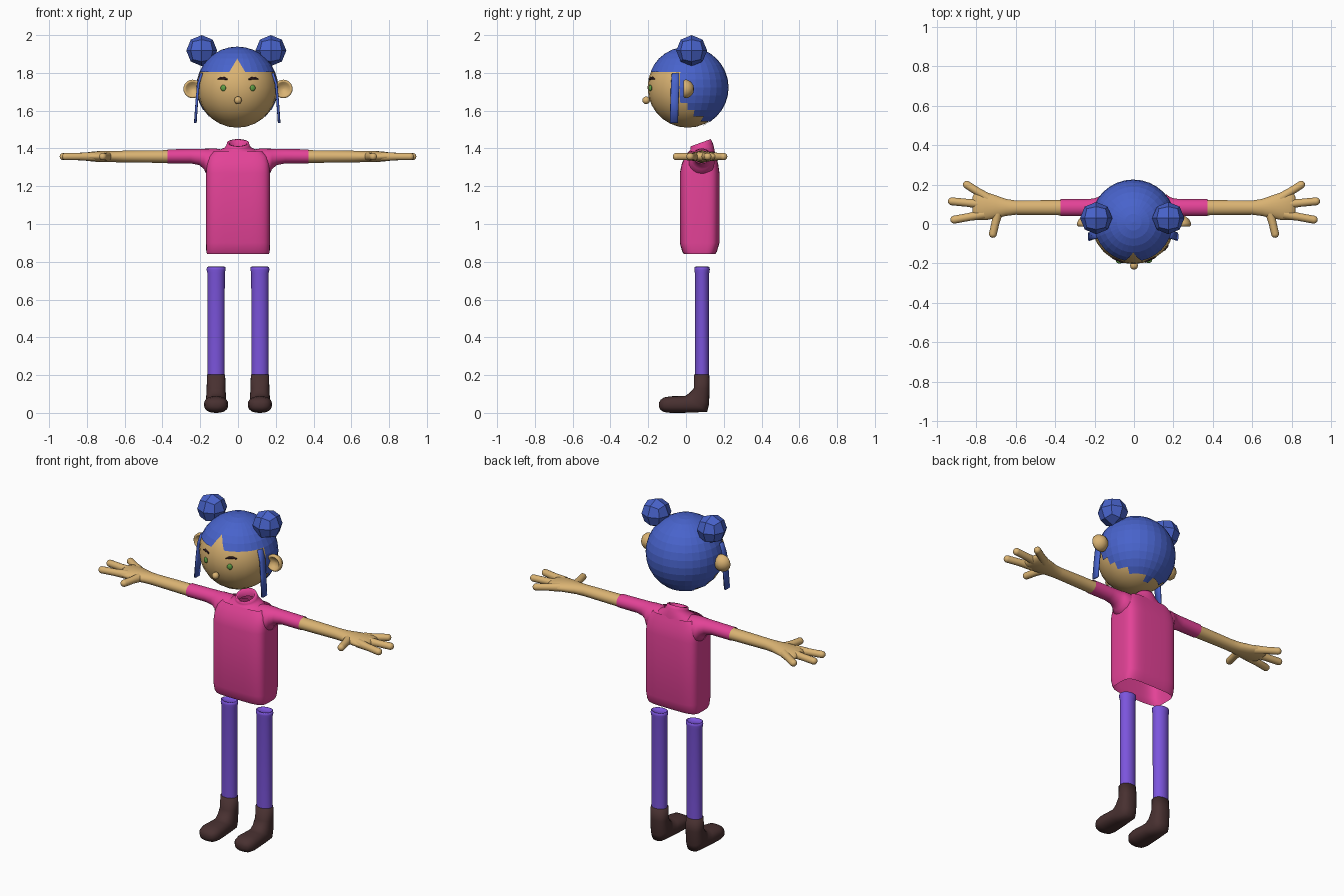
import bpy, bmesh, math
from mathutils import Vector, Matrix

default = bpy.data.objects.get("Cube")
if default:
    bpy.data.objects.remove(default, do_unlink=True)


def material(name, rgb):
    m = bpy.data.materials.new(name)
    m.use_nodes = True
    m.diffuse_color = (*rgb, 1)
    m.node_tree.nodes["Principled BSDF"].inputs["Base Color"].default_value = (*rgb, 1)
    return m


SKIN = material("skin", (0.70, 0.45, 0.17))
HAIR = material("blue hair", (0.065, 0.125, 0.60))
SHIRT = material("pink shirt", (0.77, 0.055, 0.31))
TIGHTS = material("purple leggings", (0.20, 0.09, 0.72))
BOOTS = material("dark brown boots", (0.065, 0.03, 0.03))
EYES = material("green eyes", (0.12, 0.35, 0.06))
BROWS = material("dark brows", (0.03, 0.012, 0.015))

HEAD = Vector((-0.004, 0.009, 1.7225))
HEAD_R = 0.2125


def finish(name, bm, mat, smooth=True):
    bmesh.ops.recalc_face_normals(bm, faces=bm.faces)
    for f in bm.faces:
        f.smooth = smooth
    mesh = bpy.data.meshes.new(name)
    bm.to_mesh(mesh)
    bm.free()
    mesh.materials.append(mat)
    ob = bpy.data.objects.new(name, mesh)
    bpy.context.collection.objects.link(ob)
    return ob


def loft(name, mat, rings, n=24, power=2, start=False, end=False):
    """Skin a row of (centre, u axis, v axis) rings; optionally close the ends."""
    bm = bmesh.new()
    bend = lambda t: math.copysign(abs(t) ** (2 / power), t)
    rows = []
    for c, u, v in rings:
        c, u, v = Vector(c), Vector(u), Vector(v)
        angles = [math.tau * i / n for i in range(n)]
        rows.append([bm.verts.new(c + u * bend(math.cos(a)) + v * bend(math.sin(a))) for a in angles])
    for a, b in zip(rows, rows[1:]):
        for i in range(n):
            j = (i + 1) % n
            bm.faces.new((a[i], a[j], b[j], b[i]))
    if start:
        bm.faces.new(rows[0])
    if end:
        bm.faces.new(rows[-1])
    return finish(name, bm, mat)


def ball(name, mat, centre, size, turn=0):
    bm = bmesh.new()
    bmesh.ops.create_uvsphere(bm, u_segments=24, v_segments=14, radius=1)
    place = Matrix.Translation(centre) @ Matrix.Rotation(turn, 4, "Z") @ Matrix.Diagonal((*size, 1))
    bm.transform(place)
    return finish(name, bm, mat)


def finger(name, a, b, r0, r1):
    """Tapered rod with a rounded tip."""
    a, b = Vector(a), Vector(b)
    d = (b - a).normalized()
    side = d.cross(Vector((0, 0, 1)))
    up = Vector((0, 0, 1))
    rings = [(a, side * r0, up * r0), (a.lerp(b, 0.5), side * r1, up * r1)]
    for k in range(5):
        t = math.radians(20 * k)
        r = r1 * math.cos(t)
        rings.append((b + d * r1 * math.sin(t), side * r, up * r))
    loft(name, SKIN, rings, 14, end=True)


def face_y(x, z):
    return HEAD.y - math.sqrt(HEAD_R ** 2 - (x - HEAD.x) ** 2 - (z - HEAD.z) ** 2)


# Head and nose
ball("head", SKIN, HEAD, (HEAD_R,) * 3)
ball("nose", SKIN, (0, -0.211, 1.655), (0.02,) * 3)

# Hair cap: faceted sphere with the face opening and centre parting cut away
bm = bmesh.new()
bmesh.ops.create_uvsphere(bm, u_segments=32, v_segments=16, radius=0.2165)
bm.transform(Matrix.Translation(HEAD))
PEAK = HEAD + Vector((0, 0, 0.153))
SLOPE = 0.6
for s in (-1, 1):
    near = [f for f in bm.faces if f.calc_center_median().y < -0.08 and f.calc_center_median().z > HEAD.z]
    parts = set(near) | {e for f in near for e in f.edges} | {v for f in near for v in f.verts}
    bmesh.ops.bisect_plane(bm, geom=list(parts), dist=1e-5, plane_co=PEAK, plane_no=(s, 0, SLOPE))


def is_open(f):
    p = f.calc_center_median()
    if p.y < -0.08 and abs(p.x - PEAK.x) < SLOPE * (PEAK.z - p.z):
        return True
    return p.z < HEAD.z + 0.08 and (p.y < -0.03 or p.y + p.z < 1.64)


bmesh.ops.delete(bm, geom=[f for f in bm.faces if is_open(f)], context="FACES")
finish("hair_cap", bm, HAIR, False)

# Shirt body with a tilted open collar
body = [(0.84, 0.164, 0.083, 0.072), (0.855, 0.168, 0.092, 0.072), (0.90, 0.169, 0.105, 0.072),
        (1.27, 0.169, 0.105, 0.072), (1.32, 0.166, 0.096, 0.074), (1.36, 0.155, 0.08, 0.078),
        (1.385, 0.13, 0.068, 0.082)]
loft("shirt_body", SHIRT, [((0, cy, z), (hx, 0, 0), (0, hy, 0)) for z, hx, hy, cy in body], 48, 4.5)
collar = [(1.365, 0.14, 0.075, 0.08, 0.0), (1.388, 0.11, 0.068, 0.083, 0.05), (1.402, 0.072, 0.062, 0.084, 0.2),
          (1.415, 0.062, 0.058, 0.082, 0.3), (1.43, 0.058, 0.054, 0.077, 0.36), (1.428, 0.046, 0.044, 0.077, 0.36),
          (1.39, 0.046, 0.044, 0.08, 0.3)]
loft("shirt_collar", SHIRT, [((0, cy, z), (hx, 0, 0), (0, hy, hy * t)) for z, hx, hy, cy, t in collar], 32)

for s, side in ((1, "left"), (-1, "right")):
    # Bun: a cube rounded into a 24-sided ball
    bm = bmesh.new()
    bmesh.ops.create_cube(bm, size=2)
    bmesh.ops.subdivide_edges(bm, edges=bm.edges, cuts=1, use_grid_fill=True)
    for v in bm.verts:
        v.co = v.co.normalized() * 0.082 + Vector((s * 0.183 - 0.009, 0.03, 1.918))
    finish(side + "_bun", bm, HAIR, False)

    # Hanging side lock
    loft(side + "_hair_lock", HAIR,
         [((s * x + HEAD.x, y, z), (0.007, 0, 0), (0, w, 0))
          for x, y, z, w in ((0.188, -0.055, 1.80, 0.02), (0.206, -0.058, 1.74, 0.022),
                             (0.214, -0.061, 1.65, 0.022), (0.222, -0.064, 1.535, 0.022))],
         8, 6, True, True)

    # Ear: domed behind, dished in front
    cup = [(0.002, 0.042), (0.02, 0.039), (0.038, 0.026), (0.049, 0.006), (0.049, -0.006),
           (0.043, -0.013), (0.036, -0.01), (0.026, 0.004), (0.002, 0.01)]
    loft(side + "_ear", SKIN, [((s * 0.24, y, 1.715), (r, 0, 0), (0, 0, r)) for r, y in cup], 24, 2, True, True)

    # Eye and brow
    ex, ez = s * 0.078, 1.72
    ball(side + "_eye", EYES, (ex, face_y(ex, ez) - 0.002, ez), (0.015, 0.008, 0.017), s * 0.4)
    arc = [(0.056, 1.766, 0.003), (0.068, 1.770, 0.007), (0.09, 1.773, 0.007), (0.108, 1.768, 0.003)]
    loft(side + "_brow", BROWS,
         [((s * x, face_y(s * x, z) - 0.002, z), (0, 0.005, 0), (0, 0, r)) for x, z, r in arc],
         10, 2, True, True)

    # Sleeve flaring into the shoulder
    sleeve = [(0.372, 0.043, 0.037, 1.358), (0.25, 0.043, 0.038, 1.359), (0.205, 0.046, 0.043, 1.355),
              (0.18, 0.055, 0.054, 1.344), (0.163, 0.068, 0.072, 1.327), (0.12, 0.066, 0.07, 1.33),
              (0.09, 0.06, 0.05, 1.345)]
    loft(side + "_sleeve", SHIRT, [((s * x, 0.083, z), (0, ry, 0), (0, 0, rz)) for x, ry, rz, z in sleeve])

    # Arm widening into a flat palm
    arm = [(0.35, 0.039, 0.034, 0.083), (0.60, 0.036, 0.031, 0.083), (0.65, 0.043, 0.03, 0.084),
           (0.70, 0.058, 0.03, 0.087), (0.75, 0.071, 0.028, 0.091), (0.79, 0.073, 0.024, 0.094),
           (0.81, 0.064, 0.018, 0.094), (0.82, 0.04, 0.008, 0.094)]
    loft(side + "_arm", SKIN,
         [((s * x, cy, 1.357), (0, ry, 0), (0, 0, rz)) for x, ry, rz, cy in arm], end=True)

    # Three fingers and a thumb
    for part, x0, y0, x1, y1 in (("outer_finger", 0.74, 0.13, 0.848, 0.199), ("middle_finger", 0.77, 0.10, 0.924, 0.115),
                                 ("inner_finger", 0.76, 0.05, 0.912, 0.022), ("thumb", 0.69, 0.06, 0.716, -0.05)):
        finger(f"{side}_{part}", (s * x0, y0, 1.357), (s * x1, y1, 1.357), 0.025, 0.02)

    # Legging tube with a rolled open top
    leg = [(0.19, 0.045, 0.037), (0.74, 0.046, 0.038), (0.757, 0.05, 0.041), (0.772, 0.049, 0.04),
           (0.774, 0.043, 0.034), (0.74, 0.041, 0.033)]
    loft(side + "_legging", TIGHTS, [((s * 0.116, 0.085, z), (rx, 0, 0), (0, ry, 0)) for z, rx, ry in leg])

    # Boot: rings turn from the ankle into the foot
    boot = [(0.083, 0.202, 0.048, 0.04, 0), (0.083, 0.13, 0.05, -0.042, 0), (0.070, 0.075, 0.053, -0.052, 0.03),
            (0.054, 0.048, 0.055, -0.058, 0.042), (0.0, 0.045, 0.058, -0.025, 0.044), (-0.08, 0.044, 0.064, 0, 0.044),
            (-0.115, 0.043, 0.058, 0, 0.039), (-0.135, 0.042, 0.042, 0, 0.027), (-0.143, 0.042, 0.02, 0, 0.012)]
    loft(side + "_boot", BOOTS,
         [((s * 0.116, y, z), (rx, 0, 0), (0, -abs(vy), vz)) for y, z, rx, vy, vz in boot], 24, 2.4, True, True)
